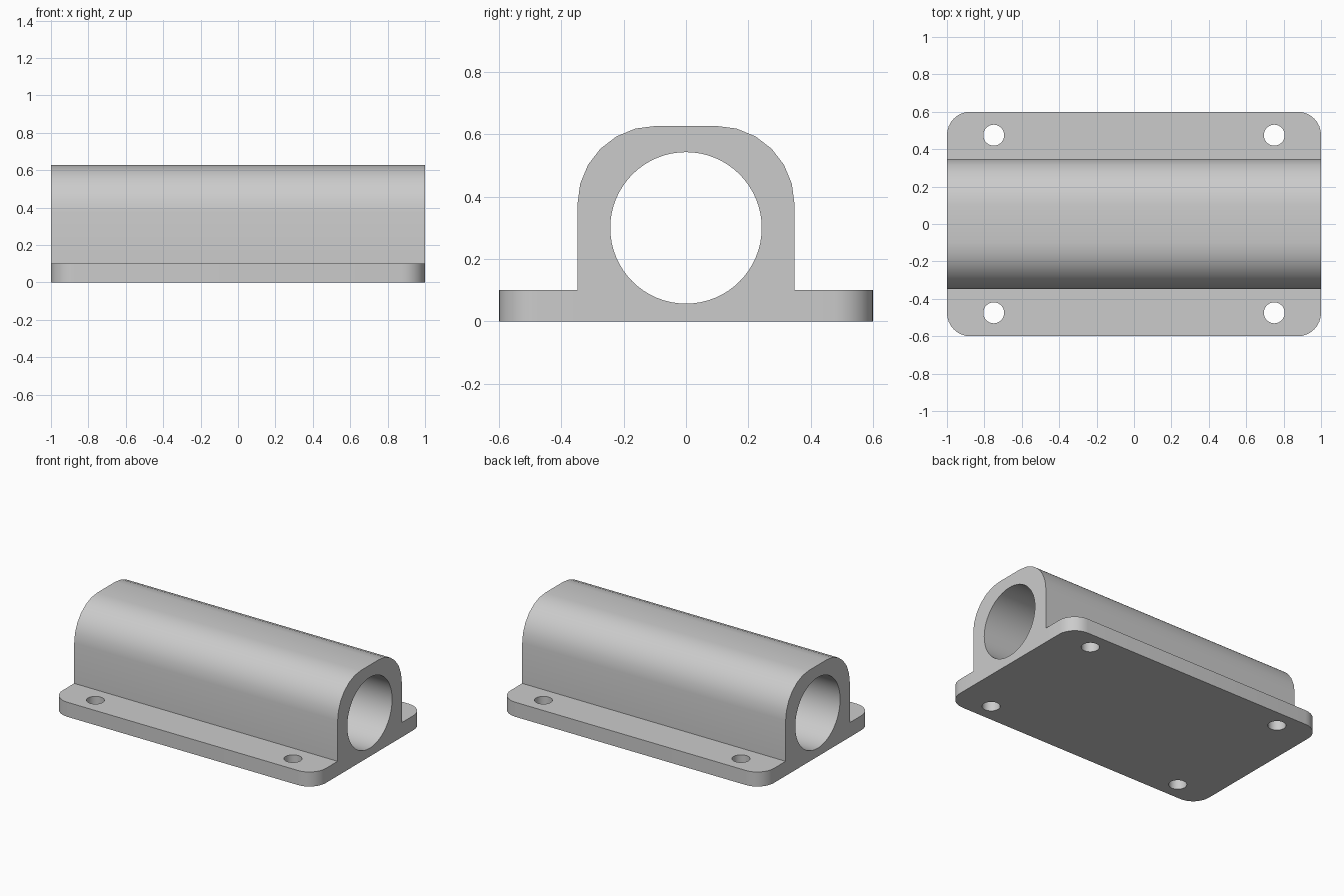
import bpy, bmesh
from math import radians, cos, sin, tau
from mathutils import Matrix, Vector

cube = bpy.data.objects.get("Cube")
if cube:
    bpy.data.objects.remove(cube, do_unlink=True)

grey = bpy.data.materials.new("plain_grey")
grey.use_nodes = True
grey.diffuse_color = (0.6, 0.6, 0.6, 1)
grey.node_tree.nodes["Principled BSDF"].inputs["Base Color"].default_value = (0.6, 0.6, 0.6, 1)


def arc(cx, cy, r, start, steps):
    """Quarter turn of points, counter-clockwise from start degrees."""
    angles = [radians(start + 90 * i / steps) for i in range(steps + 1)]
    return [(cx + r * cos(a), cy + r * sin(a)) for a in angles]


def prism(name, points, direction):
    """Extrude a closed outline along a direction."""
    bm = bmesh.new()
    face = bm.faces.new([bm.verts.new(p) for p in points])
    out = bmesh.ops.extrude_face_region(bm, geom=[face])
    moved = [v for v in out["geom"] if isinstance(v, bmesh.types.BMVert)]
    bmesh.ops.translate(bm, verts=moved, vec=Vector(direction))
    bmesh.ops.recalc_face_normals(bm, faces=bm.faces)
    mesh = bpy.data.meshes.new(name)
    bm.to_mesh(mesh)
    bm.free()
    mesh.materials.append(grey)
    obj = bpy.data.objects.new(name, mesh)
    bpy.context.collection.objects.link(obj)
    return obj


def combine(target, tool, operation):
    """Apply a boolean and discard the helper."""
    mod = target.modifiers.new("combine", "BOOLEAN")
    mod.object, mod.operation, mod.solver = tool, operation, "EXACT"
    bpy.context.view_layer.objects.active = target
    bpy.ops.object.modifier_apply(modifier=mod.name)
    bpy.data.objects.remove(tool, do_unlink=True)


# Mounting plate with rounded corners
corner = 0.125
cx, cy = 1 - corner, 0.6 - corner
outline = (arc(cx, cy, corner, 0, 8) + arc(-cx, cy, corner, 90, 8)
           + arc(-cx, -cy, corner, 180, 8) + arc(cx, -cy, corner, 270, 8))
block = prism("bearing_block", [(x, y, 0) for x, y in outline], (0, 0, 0.1))

# Housing with a flat crown and rounded shoulders
section = ([(-0.348, 0), (0.348, 0)] + arc(0.098, 0.377, 0.25, 0, 6)
           + arc(-0.098, 0.377, 0.25, 90, 6))
housing = prism("housing", [(-1, y, z) for y, z in section], (2, 0, 0))
combine(block, housing, "UNION")

# Shaft bore
ring = [(cos(tau * i / 64), sin(tau * i / 64)) for i in range(64)]
bore = prism("bore_cutter", [(-1.2, 0.243 * c, 0.3 + 0.243 * s) for c, s in ring], (2.4, 0, 0))
combine(block, bore, "DIFFERENCE")

# Bolt holes
for x in (-0.75, 0.75):
    for y in (-0.475, 0.475):
        hole = prism("hole_cutter", [(x + 0.056 * c, y + 0.056 * s, -0.1) for c, s in ring[::2]],
                     (0, 0, 0.4))
        combine(block, hole, "DIFFERENCE")

# Smooth curved walls, crisp edges
bpy.ops.object.select_all(action="DESELECT")
block.select_set(True)
bpy.context.view_layer.objects.active = block
bpy.ops.object.shade_smooth_by_angle(angle=radians(30))
